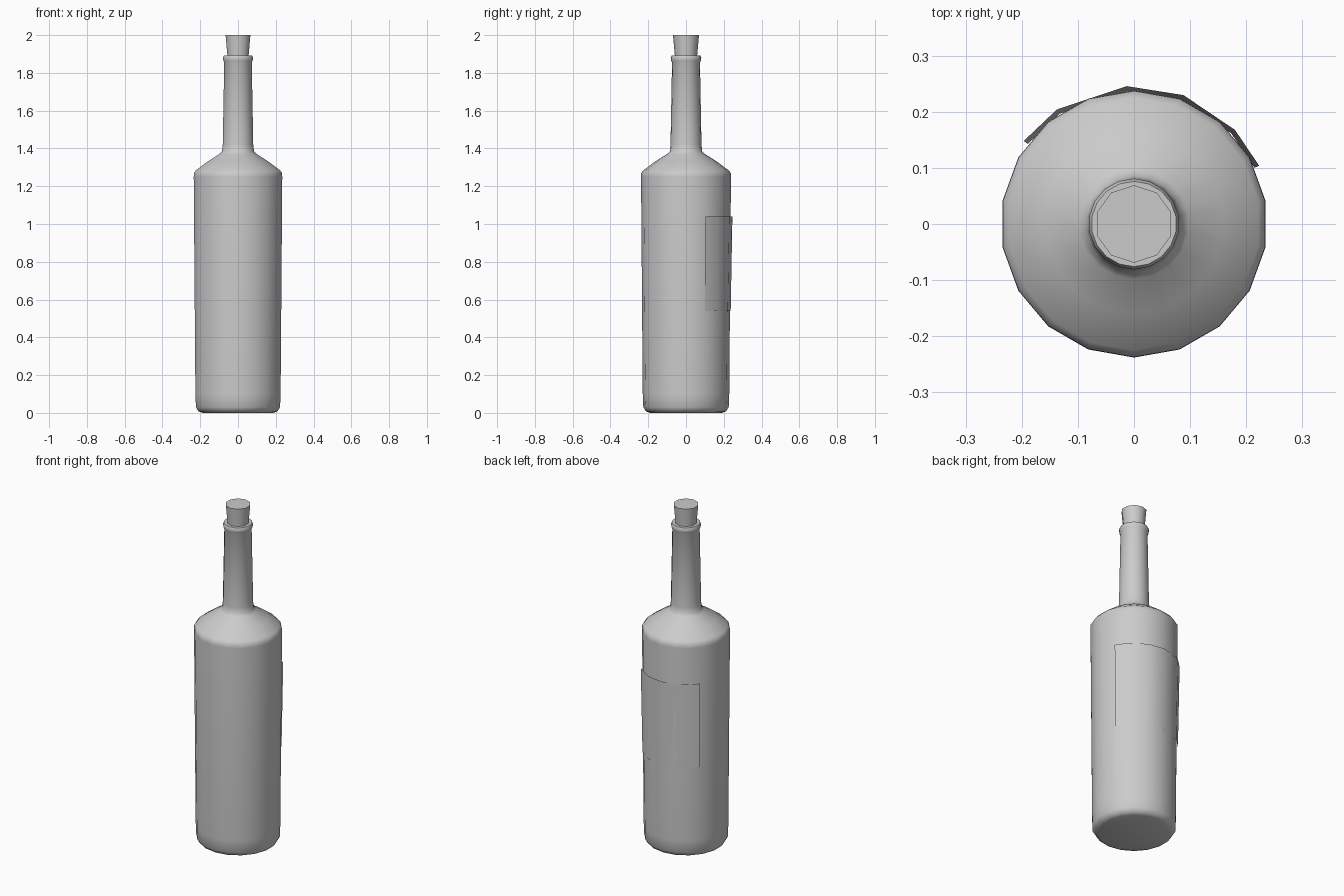
import bpy, bmesh, math

if "Cube" in bpy.data.objects:
    bpy.data.objects.remove(bpy.data.objects["Cube"])


def finish(name, bm, angle=35):
    mesh = bpy.data.meshes.new(name)
    bm.to_mesh(mesh)
    bm.free()
    obj = bpy.data.objects.new(name, mesh)
    bpy.context.collection.objects.link(obj)
    bpy.ops.object.select_all(action='DESELECT')
    obj.select_set(True)
    bpy.context.view_layer.objects.active = obj
    bpy.ops.object.shade_smooth_by_angle(angle=math.radians(angle))
    return obj


def lathe(name, profile, sides, angle=35):
    """Revolve (radius, z) points into a closed solid with capped ends."""
    bm = bmesh.new()
    rings = []
    for r, z in profile:
        rings.append([bm.verts.new((r * math.cos(a), r * math.sin(a), z))
                      for a in (2 * math.pi * i / sides - math.pi / 2
                                for i in range(sides))])
    for lo, hi in zip(rings, rings[1:]):
        for i in range(sides):
            j = (i + 1) % sides
            bm.faces.new((lo[i], lo[j], hi[j], hi[i]))
    bm.faces.new(rings[0][::-1])
    bm.faces.new(rings[-1])
    return finish(name, bm, angle)


# Bottle: slightly flared body, sloping shoulder, tapered neck and lip
lathe("bottle", [
    (0.190, 0.00), (0.212, 0.008), (0.226, 0.03), (0.229, 0.10),
    (0.238, 1.25), (0.237, 1.27), (0.225, 1.285),
    (0.160, 1.333), (0.098, 1.372), (0.086, 1.385), (0.082, 1.42),
    (0.074, 1.855), (0.079, 1.865), (0.081, 1.88), (0.076, 1.892),
    (0.058, 1.892)], 18, 45)

# Cork: flared stopper seated in the neck
lathe("cork", [(0.054, 1.82), (0.059, 1.89), (0.069, 2.0)], 10, 45)

# Label: thin curved sheet just off the back of the body
bm = bmesh.new()
columns = []
for deg in (25, 43, 69, 93, 124, 143):
    a = math.radians(deg)
    columns.append([bm.verts.new((r * math.cos(a), r * math.sin(a), z))
                    for r, z in ((0.237, 0.54), (0.246, 1.04))])
for p, q in zip(columns, columns[1:]):
    bm.faces.new((p[0], p[1], q[1], q[0])).normal_flip()
bmesh.ops.recalc_face_normals(bm, faces=bm.faces[:])
label = finish("label", bm)
if label.data.polygons[2].normal.y < 0:
    label.data.flip_normals()
